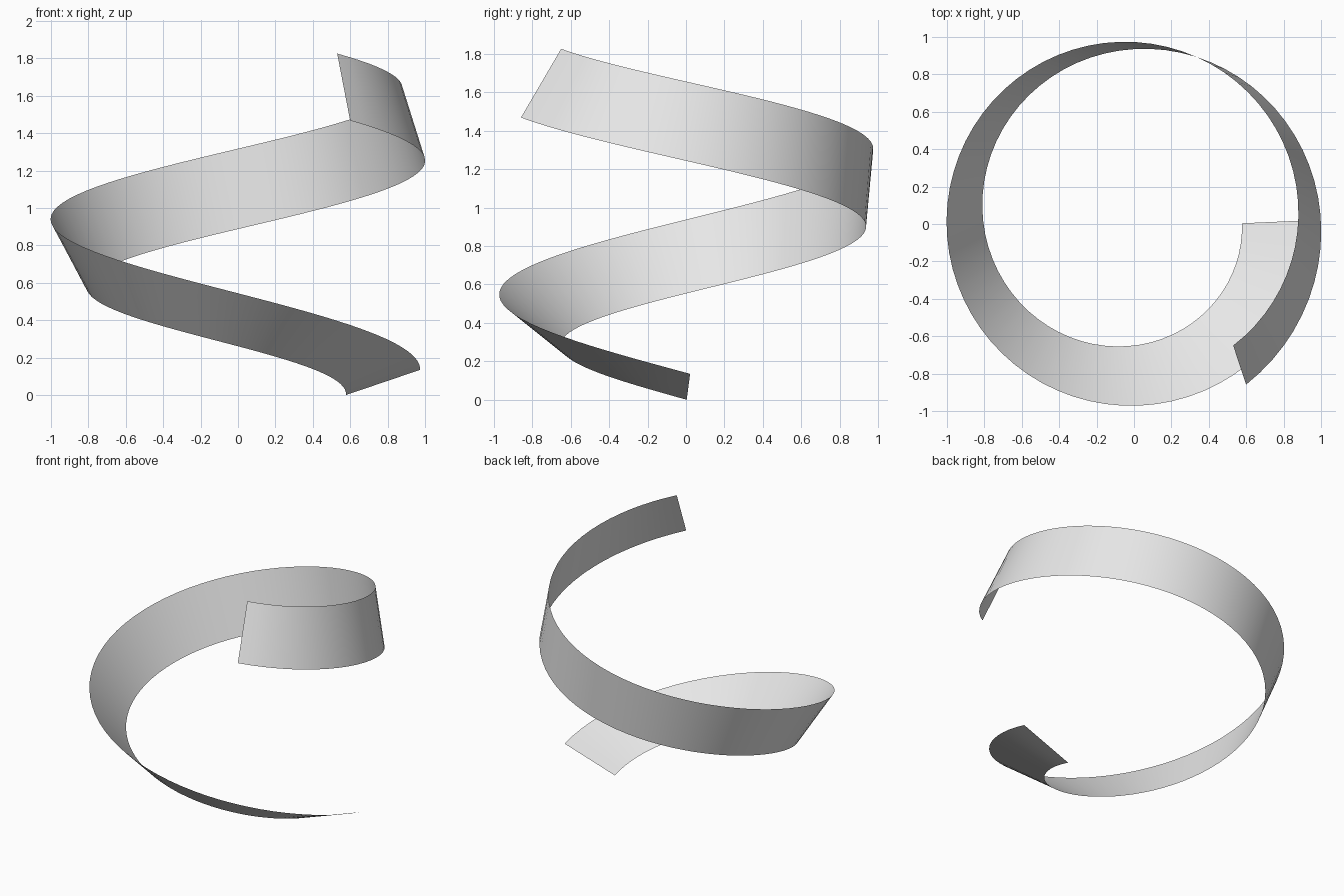
import bpy, bmesh, math
from mathutils import Vector

cube = bpy.data.objects.get("Cube")
if cube:
    bpy.data.objects.remove(cube, do_unlink=True)

SEGMENTS = 80
START, END = 0.014, 4.592        # sweep in quarter turns
CENTRE = Vector((-0.02, 0.03, 0.07))
HALF_WIDTH = 0.21
LEAN = math.radians(11)          # ribbon edge leans back along the climb


def ribbon_edges(k):
    """Lower and upper edge points after k quarter turns."""
    a = -k * math.pi / 2
    radial = Vector((math.cos(a), math.sin(a), 0))
    backward = Vector((-math.sin(a), math.cos(a), 0))
    rise = Vector((0, 0, math.cos(LEAN))) + backward * math.sin(LEAN)
    twist = math.radians(18.8 + 22 * k)
    radius = 0.795 + 0.05 * k - 0.0022 * k * k
    middle = CENTRE + radial * radius + Vector((0, 0, 0.345 * k))
    across = (radial * math.cos(twist) + rise * math.sin(twist)) * HALF_WIDTH
    return middle - across, middle + across


# Twisting spiral band, one quad strip
bm = bmesh.new()
previous = None
for i in range(SEGMENTS + 1):
    k = START + (END - START) * i / SEGMENTS
    pair = [bm.verts.new(p) for p in ribbon_edges(k)]
    if previous:
        bm.faces.new((previous[0], previous[1], pair[1], pair[0]))
    previous = pair

# Rest the lowest corner on the ground
lowest = min(v.co.z for v in bm.verts)
bmesh.ops.translate(bm, verts=bm.verts, vec=(0, 0, -lowest))
bm.normal_update()
if bm.faces[:][0].normal.z < 0:
    bmesh.ops.reverse_faces(bm, faces=bm.faces)
for face in bm.faces:
    face.smooth = True

mesh = bpy.data.meshes.new("spiral_ribbon")
bm.to_mesh(mesh)
bm.free()
ribbon = bpy.data.objects.new("spiral_ribbon", mesh)
bpy.context.collection.objects.link(ribbon)

# Plain light grey
grey = bpy.data.materials.new("light_grey")
grey.use_nodes = True
colour = (0.8, 0.8, 0.8, 1)
grey.diffuse_color = colour
grey.node_tree.nodes["Principled BSDF"].inputs["Base Color"].default_value = colour
mesh.materials.append(grey)
